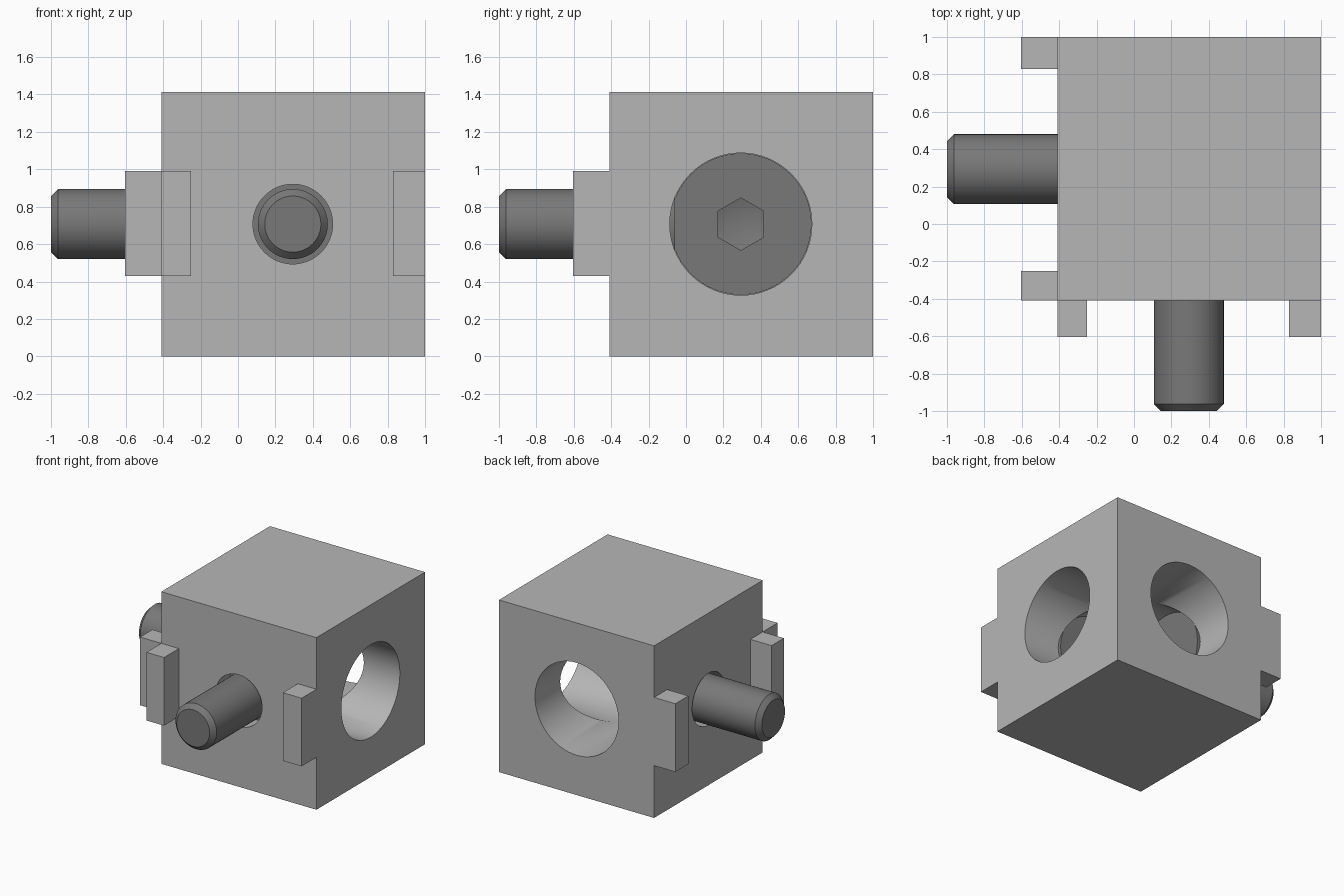
import bpy, bmesh
from math import sin, cos, tau, radians

default = bpy.data.objects.get("Cube")
if default:
    bpy.data.objects.remove(default, do_unlink=True)

LO, HI, TOP = -0.41, 1.0, 1.414      # block limits
CX, CZ = 0.293, 0.707                # bore centre across and up
FLOOR, HEAD = -0.25, -0.06           # counterbore floor and screw head top


def material(name, value):
    mat = bpy.data.materials.new(name)
    mat.use_nodes = True
    colour = (value, value, value, 1)
    mat.diffuse_color = colour
    mat.node_tree.nodes["Principled BSDF"].inputs["Base Color"].default_value = colour
    return mat


light = material("light grey", 0.47)
dark = material("dark grey", 0.19)


def finish(name, bm, mat):
    bmesh.ops.recalc_face_normals(bm, faces=bm.faces)
    mesh = bpy.data.meshes.new(name)
    bm.to_mesh(mesh)
    bm.free()
    mesh.materials.append(mat)
    ob = bpy.data.objects.new(name, mesh)
    bpy.context.collection.objects.link(ob)
    return ob


def box(name, x, y, z, mat):
    bm = bmesh.new()
    bmesh.ops.create_cube(bm, size=1)
    for v in bm.verts:
        v.co = [r[0] if c < 0 else r[1] for c, r in zip(v.co, (x, y, z))]
    return finish(name, bm, mat)


def lathe(name, profile, axis, mat, sides=64):
    """Turn (radius, position) points round the bore axis, x or y."""
    bm = bmesh.new()
    rings = []
    for r, t in profile:
        ring = []
        for i in range(1 if r == 0 else sides):
            a = tau * i / sides
            side, up = CX + r * sin(a), CZ + r * cos(a)
            ring.append(bm.verts.new((t, side, up) if axis == "x" else (side, t, up)))
        rings.append(ring)
    for a, b in zip(rings, rings[1:]):
        for i in range(sides):
            j = (i + 1) % sides
            corners = [a[i % len(a)], a[j % len(a)], b[j % len(b)], b[i % len(b)]]
            bm.faces.new(list(dict.fromkeys(corners)))
    return finish(name, bm, mat)


def combine(ob, tool, operation):
    tool.hide_render = True
    mod = ob.modifiers.new(operation.lower(), 'BOOLEAN')
    mod.operation, mod.object, mod.solver = operation, tool, 'EXACT'
    bpy.context.view_layer.objects.active = ob
    bpy.ops.object.modifier_apply(modifier=mod.name)
    bpy.data.objects.remove(tool, do_unlink=True)


def smooth(ob):
    bpy.ops.object.select_all(action='DESELECT')
    ob.select_set(True)
    bpy.context.view_layer.objects.active = ob
    bpy.ops.object.shade_smooth_by_angle(angle=radians(30))


# Cube block with locating tabs on the two screw faces
block = box("connector_block", (LO, HI), (LO, HI), (0, TOP), light)
for span in ((LO, -0.25), (0.83, HI)):
    out, height = (-0.603, LO + 0.05), (0.43, 0.99)
    combine(block, box("tab", span, out, height, light), 'UNION')
    combine(block, box("tab", out, span, height, light), 'UNION')

# Stepped bores crossing inside the block
bore = [(0, HI + 0.1), (0.38, HI + 0.1), (0.38, FLOOR),
        (0.213, FLOOR), (0.213, LO - 0.1), (0, LO - 0.1)]
for axis in "xy":
    combine(block, lathe("bore_cutter", bore, axis, light), 'DIFFERENCE')
smooth(block)

# Screws: wide flat head, chamfered shank, hexagonal socket with a pointed floor
screw_profile = [(0, HEAD), (0.378, HEAD), (0.378, FLOOR + 0.001), (0.187, FLOOR + 0.001),
                 (0.187, -0.963), (0.15, -1), (0, -1)]
socket = [(0, HEAD + 0.1), (0.14, HEAD + 0.1), (0.14, HEAD - 0.13), (0, HEAD - 0.17)]
for axis, name in (("x", "right_screw"), ("y", "front_screw")):
    screw = lathe(name, screw_profile, axis, dark)
    combine(screw, lathe("socket_cutter", socket, axis, dark, 6), 'DIFFERENCE')
    smooth(screw)
